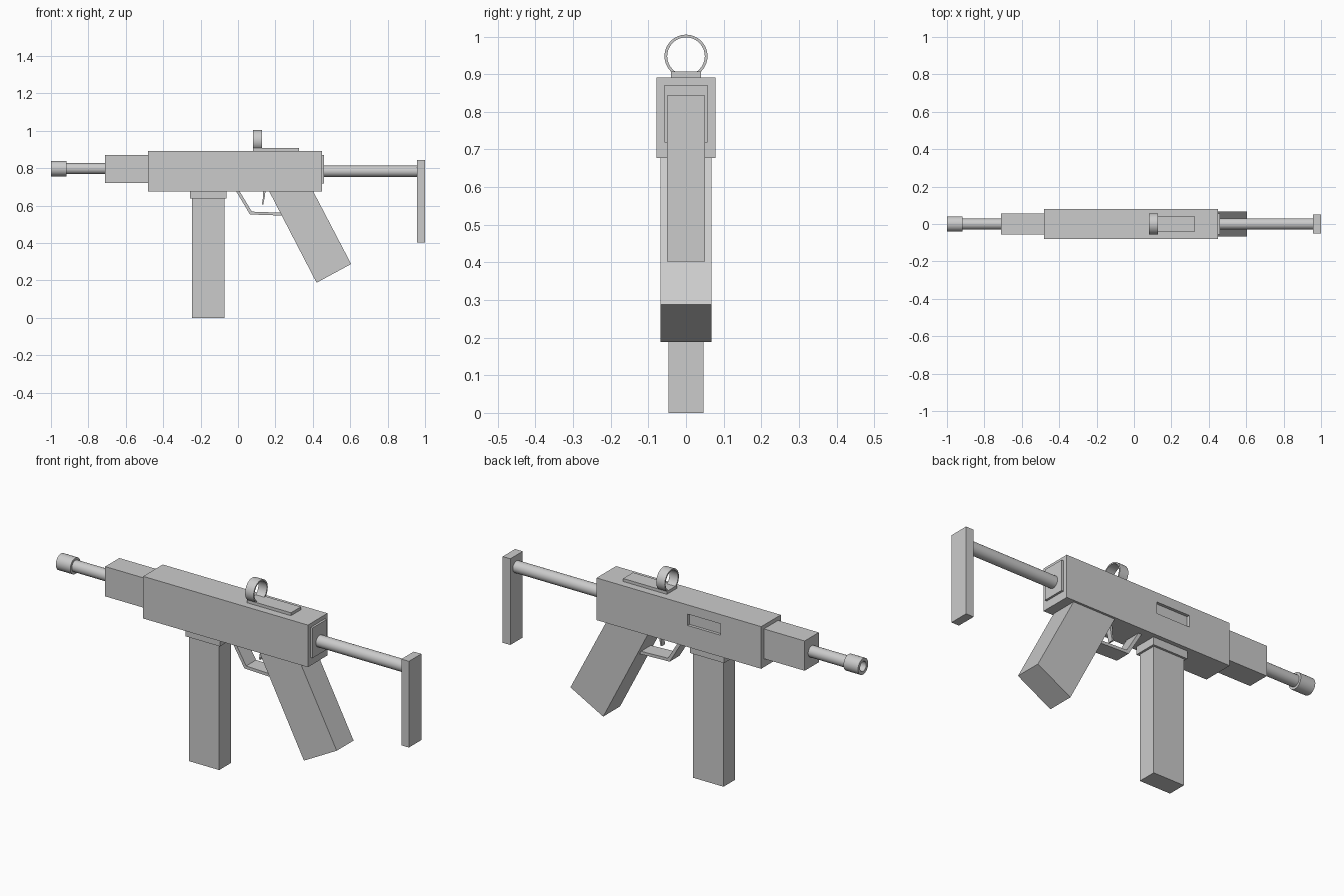
import bpy, bmesh, math

if "Cube" in bpy.data.objects:
    bpy.data.objects.remove(bpy.data.objects["Cube"])


def finish(name, bm, smooth=False):
    bmesh.ops.recalc_face_normals(bm, faces=bm.faces)
    mesh = bpy.data.meshes.new(name)
    bm.to_mesh(mesh)
    bm.free()
    ob = bpy.data.objects.new(name, mesh)
    bpy.context.collection.objects.link(ob)
    if smooth:
        bpy.ops.object.select_all(action='DESELECT')
        ob.select_set(True)
        bpy.context.view_layer.objects.active = ob
        bpy.ops.object.shade_smooth_by_angle(angle=math.radians(35))
    return ob


def extrude(name, profile, half_y):
    """Extrude an (x, z) outline symmetrically across y."""
    bm = bmesh.new()
    face = bm.faces.new([bm.verts.new((x, -half_y, z)) for x, z in profile])
    moved = bmesh.ops.extrude_face_region(bm, geom=[face])['geom']
    verts = [v for v in moved if isinstance(v, bmesh.types.BMVert)]
    bmesh.ops.translate(bm, verts=verts, vec=(0, 2 * half_y, 0))
    return finish(name, bm)


def box(name, x0, x1, z0, z1, half_y):
    return extrude(name, [(x0, z0), (x1, z0), (x1, z1), (x0, z1)], half_y)


def lathe(name, profile, z, closed=False, sides=32):
    """Spin an (x, radius) profile around a lengthwise axis at height z."""
    bm = bmesh.new()
    rings = []
    for x, r in profile:
        rings.append([bm.verts.new((x, r * math.sin(2 * math.pi * i / sides),
                                    z + r * math.cos(2 * math.pi * i / sides)))
                      for i in range(sides)])
    pairs = list(zip(rings, rings[1:]))
    if closed:
        pairs.append((rings[-1], rings[0]))
    else:
        bm.faces.new(rings[0])
        bm.faces.new(rings[-1])
    for a, b in pairs:
        for i in range(sides):
            j = (i + 1) % sides
            bm.faces.new((a[i], a[j], b[j], b[i]))
    return finish(name, bm, True)


# Receiver with a shallow port recess on the +y side
receiver = box("receiver", -0.48, 0.45, 0.677, 0.892, 0.079)
cutter = box("port_cutter", -0.25, -0.065, 0.787, 0.845, 0.02)
cutter.location.y = 0.084
cutter.hide_render = True
cutter.hide_set(True)
cut = receiver.modifiers.new("port", 'BOOLEAN')
cut.object = cutter
cut.operation = 'DIFFERENCE'
cut.solver = 'EXACT'

# Front end: handguard, barrel and hollow muzzle
box("handguard", -0.71, -0.48, 0.72, 0.872, 0.057)
lathe("barrel", [(-0.93, 0.029), (-0.70, 0.029)], 0.798)
lathe("muzzle", [(-0.94, 0.025), (-1.0, 0.025), (-1.0, 0.041),
                 (-0.918, 0.041), (-0.918, 0.025)], 0.798)

# Stock: end plate, tube and butt
box("rear_plate", 0.45, 0.461, 0.718, 0.872, 0.057)
lathe("stock_tube", [(0.455, 0.03), (0.96, 0.03)], 0.784)
box("butt_plate", 0.957, 1.0, 0.403, 0.843, 0.05)

# Magazine and its collar
box("magazine", -0.245, -0.073, 0.0, 0.677, 0.047)
box("magazine_collar", -0.256, -0.062, 0.638, 0.68, 0.058)

# Slanted grip
extrude("grip", [(0.165, 0.68), (0.42, 0.188), (0.605, 0.288), (0.40, 0.68)], 0.068)

# Trigger guard and trigger
extrude("trigger_guard", [(-0.012, 0.68), (0.064, 0.553), (0.24, 0.547), (0.24, 0.562),
                          (0.074, 0.568), (0.007, 0.68)], 0.04)
extrude("trigger", [(0.135, 0.68), (0.134, 0.645), (0.127, 0.605), (0.135, 0.605),
                    (0.143, 0.645), (0.147, 0.68)], 0.013)

# Rear sight: base strip and ring
box("sight_base", 0.08, 0.327, 0.892, 0.907, 0.04)
lathe("sight_ring", [(0.08, 0.05), (0.08, 0.0573), (0.128, 0.0573), (0.128, 0.05)],
      0.948, closed=True)
